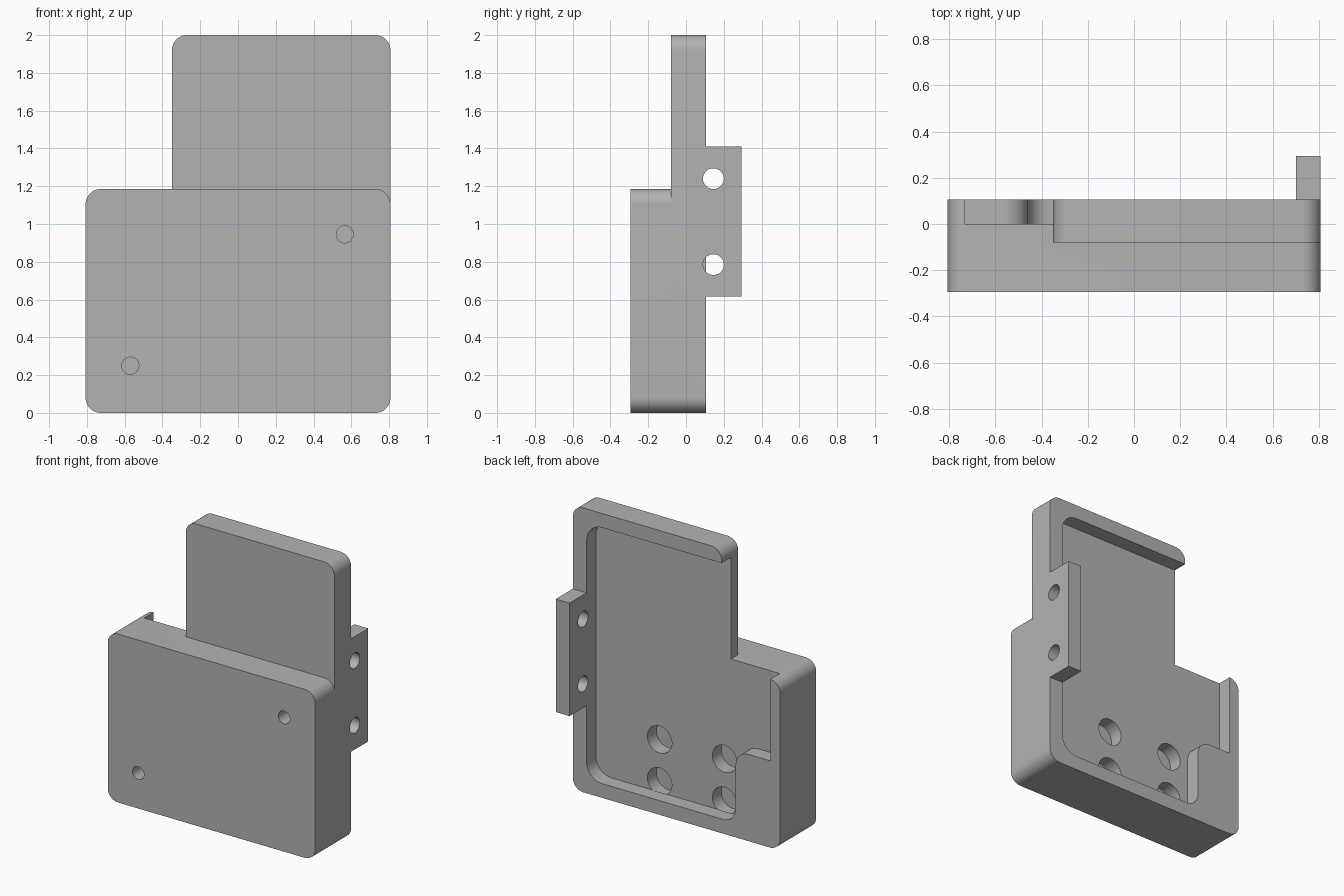
import bpy, bmesh, math
from mathutils import Vector, Matrix

cube = bpy.data.objects.get("Cube")
if cube:
    bpy.data.objects.remove(cube, do_unlink=True)

grey = bpy.data.materials.new("plain grey")
grey.use_nodes = True
COLOUR = (0.45, 0.45, 0.45, 1)
grey.diffuse_color = COLOUR
for node in grey.node_tree.nodes:
    if node.type == 'BSDF_PRINCIPLED':
        node.inputs["Base Color"].default_value = COLOUR


def finish(bm, name):
    bmesh.ops.recalc_face_normals(bm, faces=bm.faces)
    mesh = bpy.data.meshes.new(name)
    bm.to_mesh(mesh)
    bm.free()
    mesh.materials.append(grey)
    obj = bpy.data.objects.new(name, mesh)
    bpy.context.collection.objects.link(obj)
    return obj


def prism(name, corners, y0, y1, steps=10):
    """Extrude an (x, z, corner radius) outline with right-angled corners along y."""
    outline = []
    for i, (x, z, r) in enumerate(corners):
        p = Vector((x, z))
        if r == 0:
            outline.append(p)
            continue
        a = (Vector(corners[i - 1][:2]) - p).normalized()
        b = (Vector(corners[(i + 1) % len(corners)][:2]) - p).normalized()
        for k in range(steps + 1):
            t = math.pi / 2 * k / steps
            outline.append(p + r * (a + b - b * math.cos(t) - a * math.sin(t)))
    bm = bmesh.new()
    face = bm.faces.new([bm.verts.new((p.x, y0, p.y)) for p in outline])
    ext = bmesh.ops.extrude_face_region(bm, geom=[face])["geom"]
    moved = [g for g in ext if isinstance(g, bmesh.types.BMVert)]
    bmesh.ops.translate(bm, verts=moved, vec=(0, y1 - y0, 0))
    return finish(bm, name)


def block(name, x0, x1, z0, z1, y0, y1, r=0):
    return prism(name, [(x0, z0, r), (x1, z0, r), (x1, z1, r), (x0, z1, r)], y0, y1)


def rod(name, centre, radius, length, axis):
    turn = Matrix.Rotation(math.pi / 2, 4, 'X' if axis == 'Y' else 'Y')
    bm = bmesh.new()
    bmesh.ops.create_cone(bm, cap_ends=True, segments=40, radius1=radius, radius2=radius,
                          depth=length, matrix=Matrix.Translation(centre) @ turn)
    return finish(bm, name)


def combine(target, tool, operation):
    """Apply a boolean and discard the tool."""
    tool.hide_render = True
    mod = target.modifiers.new("boolean", 'BOOLEAN')
    mod.operation, mod.solver, mod.object = operation, 'EXACT', tool
    bpy.context.view_layer.update()
    evaluated = target.evaluated_get(bpy.context.evaluated_depsgraph_get())
    mesh = bpy.data.meshes.new_from_object(evaluated)
    target.modifiers.clear()
    target.data = mesh
    bpy.data.objects.remove(tool, do_unlink=True)


LEFT, RIGHT, BACK = 0.807, -0.807, 0.105

# Thick lower body, thin upper plate and side mounting tab
housing = block("housing", RIGHT, LEFT, 0, 1.185, -0.295, BACK, 0.08)
combine(housing, block("upper_plate", -0.35, LEFT, 0.5, 2, -0.08, BACK, 0.08), 'UNION')
combine(housing, block("mounting_tab", 0.6, LEFT, 0.615, 1.41, 0.02, 0.295), 'UNION')

# Rear pocket, open at the upper right, stepping round a solid lower corner
pocket = [(0.70, 0.10, 0.12), (0.70, 1.90, 0.12), (-0.73, 1.90, 0),
          (-0.73, 0.61, 0), (-0.46, 0.61, 0.1), (-0.46, 0.10, 0.1)]
combine(housing, prism("pocket_cutter", pocket, 0, 0.4), 'DIFFERENCE')

# Four round recesses in the pocket floor
for x in (0.205, -0.30):
    for z in (0.175, 0.47):
        combine(housing, rod("recess_cutter", (x, -0.049, z), 0.095, 0.1, 'Y'), 'DIFFERENCE')

# Two blind screw holes in the front
for x, z in ((0.565, 0.945), (-0.57, 0.25)):
    combine(housing, rod("screw_hole_cutter", (x, -0.3, z), 0.045, 0.4, 'Y'), 'DIFFERENCE')

# Two holes through the mounting tab
for z in (0.785, 1.24):
    combine(housing, rod("tab_hole_cutter", (0.75, 0.145, z), 0.055, 0.3, 'X'), 'DIFFERENCE')

# Smooth the rounded corners and keep the machined edges sharp
bpy.ops.object.select_all(action='DESELECT')
housing.select_set(True)
bpy.context.view_layer.objects.active = housing
bpy.ops.object.shade_smooth_by_angle(angle=math.radians(30))
